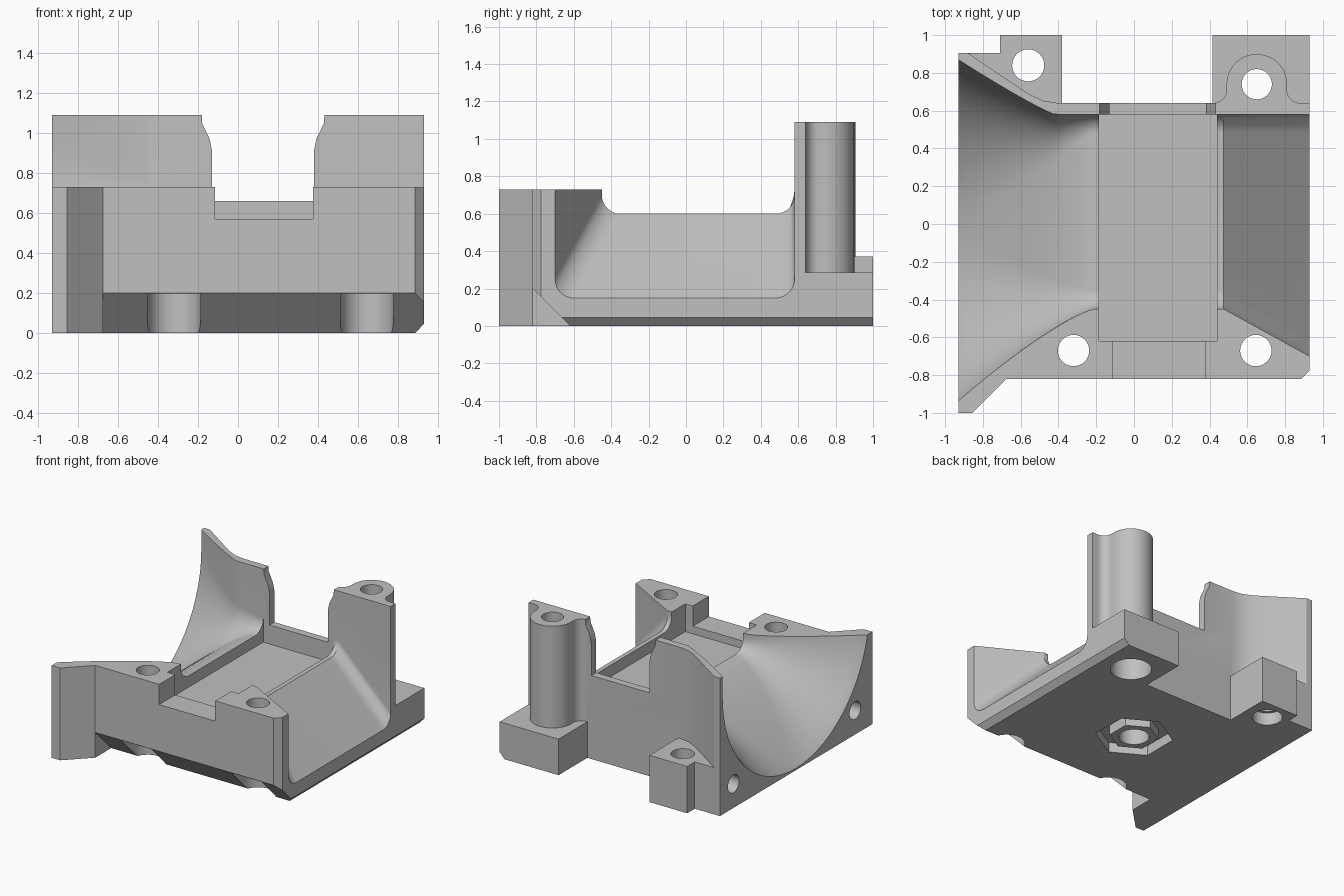
import bpy, bmesh, math

if "Cube" in bpy.data.objects:
    bpy.data.objects.remove(bpy.data.objects["Cube"], do_unlink=True)

grey = bpy.data.materials.new("plain grey")
grey.use_nodes = True
colour = (0.53, 0.53, 0.53, 1)
grey.diffuse_color = colour
grey.node_tree.nodes["Principled BSDF"].inputs["Base Color"].default_value = colour


def loft(name, rings):
    """Closed solid through rings with equal point counts."""
    bm = bmesh.new()
    rows = [[bm.verts.new(p) for p in ring] for ring in rings]
    n = len(rows[0])
    for a, b in zip(rows, rows[1:]):
        for i in range(n):
            j = (i + 1) % n
            bm.faces.new((a[i], a[j], b[j], b[i]))
    bm.faces.new(rows[0])
    bm.faces.new(rows[-1])
    bmesh.ops.recalc_face_normals(bm, faces=bm.faces[:])
    mesh = bpy.data.meshes.new(name)
    bm.to_mesh(mesh)
    bm.free()
    mesh.materials.append(grey)
    obj = bpy.data.objects.new(name, mesh)
    bpy.context.collection.objects.link(obj)
    return obj


def prism(name, outline, lo, hi, axis="z"):
    place = {"x": lambda u, v, w: (w, u, v),
             "y": lambda u, v, w: (u, w, v),
             "z": lambda u, v, w: (u, v, w)}[axis]
    return loft(name, [[place(u, v, w) for u, v in outline] for w in (lo, hi)])


def arc(cu, cv, r, start, end, steps=12):
    angles = [math.radians(start + (end - start) * i / steps) for i in range(steps + 1)]
    return [(cu + r * math.cos(a), cv + r * math.sin(a)) for a in angles]


def rod(name, u, v, r, lo, hi, axis="z", sides=40, turn=0):
    return prism(name, arc(u, v, r, turn, turn + 360, sides)[:-1], lo, hi, axis)


def box(name, x0, x1, y0, y1, z0, z1):
    return prism(name, [(x0, y0), (x1, y0), (x1, y1), (x0, y1)], z0, z1)


def combine(target, tool, operation):
    mod = target.modifiers.new(tool.name, "BOOLEAN")
    mod.object, mod.operation, mod.solver = tool, operation, "EXACT"
    bpy.context.view_layer.objects.active = target
    bpy.ops.object.modifier_apply(modifier=mod.name)
    bpy.data.objects.remove(tool, do_unlink=True)


# Main block with the flared front wing
back_edge = [(0.93, 0.64), (-0.4, 0.64), (-0.48, 0.652), (-0.56, 0.69),
             (-0.88, 0.905), (-0.93, 0.905)]
body = prism("cradle_body", [(-0.93, -1), (-0.855, -1), (-0.675, -0.82),
                             (0.885, -0.82), (0.93, -0.775)] + back_edge, 0, 0.73)

# Tall back wall, mounting feet and screw post
post_half = [(0.42, 0.6)] + arc(0.42, 0.71, 0.07, -90, 0, 8)
post = (post_half + arc(0.65, 0.74, 0.16, 180, 0, 24)
        + [(1.3 - x, y) for x, y in reversed(post_half)])
foot = [(-0.93, 0.6), (-0.38, 0.6), (-0.38, 1), (-0.71, 1), (-0.71, 0.905), (-0.93, 0.905)]
for part in (
        prism("back_wall", [(-0.93, 0.3), (0.93, 0.3)] + back_edge, 0, 1.09),
        prism("left_foot", foot, 0, 0.37),
        box("right_foot", 0.415, 0.93, 0.6, 1, 0, 0.285),
        prism("screw_post", post, 0.1, 1.09)):
    combine(body, part, "UNION")


# Trough: flared round funnel, level saddle, then a straight ramp
def trough_ring(x):
    if x < -0.21:
        flare = ((-0.21 - x) / 0.72) ** 1.3
        front = -0.45 - 0.51 * flare
        back = 0.58 + 0.29 * max(0, (-0.42 - x) / 0.51) ** 1.12
        floor, r = 0.6 - 0.585 * flare, 0.1 + 0.82 * flare
    else:
        t = max(0, (x - 0.475) / 0.455)
        front, back, floor, r = -0.45 - 0.25 * t, 0.58, 0.6 - 0.45 * t, 0.1
    r = min(r, (back - front) / 2 - 0.002)
    section = ([(front, 1.4)] + arc(front + r, floor + r, r, 180, 270, 16)
               + arc(back - r, floor + r, r, 270, 360, 16) + [(back, 1.4)])
    return [(x, y, z) for y, z in section]


stations = [-0.96 + 0.75 * i / 24 for i in range(25)] + [0.475, 0.93, 0.97]
cutters = [loft("trough", [trough_ring(x) for x in stations])]

# Saddle pocket, front notch and back wall gap
cutters += [
    box("pocket", -0.185, 0.44, -0.62, 0.58, 0.51, 1.2),
    box("front_notch", -0.115, 0.375, -0.9, -0.55, 0.57, 1.2),
    prism("back_gap", [(-0.13, 0.66), (0.38, 0.66), (0.38, 0.91), (0.392, 0.97),
                       (0.43, 1.05), (0.44, 1.2), (-0.185, 1.2), (-0.18, 1.05),
                       (-0.142, 0.97), (-0.13, 0.91)], 0.5, 0.75, "y")]

# Underside chamfers at the front and along the ramp side
cutters += [
    prism("front_chamfer", [(-0.92, 0.3), (-0.92, -0.1), (-0.52, -0.1)], -0.675, 1.1, "x"),
    prism("side_chamfer", [(0.84, -0.05), (1.03, -0.05), (1.03, 0.15)], -1.2, 1.2, "y")]

# Front screw holes with recesses open to the front
for x in (-0.32, 0.645):
    slot = [(x + 0.132, -0.9)] + arc(x, -0.67, 0.132, 0, 180, 24) + [(x - 0.132, -0.9)]
    cutters += [rod("screw_hole", x, -0.67, 0.083, -0.1, 1.3),
                prism("screw_slot", slot, -0.1, 0.197)]

# Rear screw holes with wider recesses below
for x, y, r, wide, depth in ((-0.56, 0.84, 0.085, 0.11, 0.1),
                             (0.65, 0.74, 0.08, 0.15, 0.2)):
    cutters += [rod("screw_hole", x, y, r, -0.1, 1.3),
                rod("screw_recess", x, y, wide, -0.1, depth)]

# Holes in the funnel end
for y in (-0.785, 0.735):
    cutters.append(rod("end_hole", y, 0.19, 0.07, -1.1, -0.73, "x"))

# Six-sided recess underneath
cutters.append(rod("nut_recess", 0, 0, 0.285, -0.1, 0.08, sides=6, turn=30))
for cutter in cutters:
    combine(body, cutter, "DIFFERENCE")

# Bored six-sided boss inside the recess
combine(body, rod("nut_boss", 0, 0, 0.18, 0, 0.15, sides=6, turn=30), "UNION")
combine(body, rod("nut_bore", 0, 0, 0.11, -0.1, 0.3), "DIFFERENCE")

bpy.ops.object.select_all(action="DESELECT")
body.select_set(True)
bpy.context.view_layer.objects.active = body
bpy.ops.object.shade_smooth_by_angle(angle=math.radians(25))
